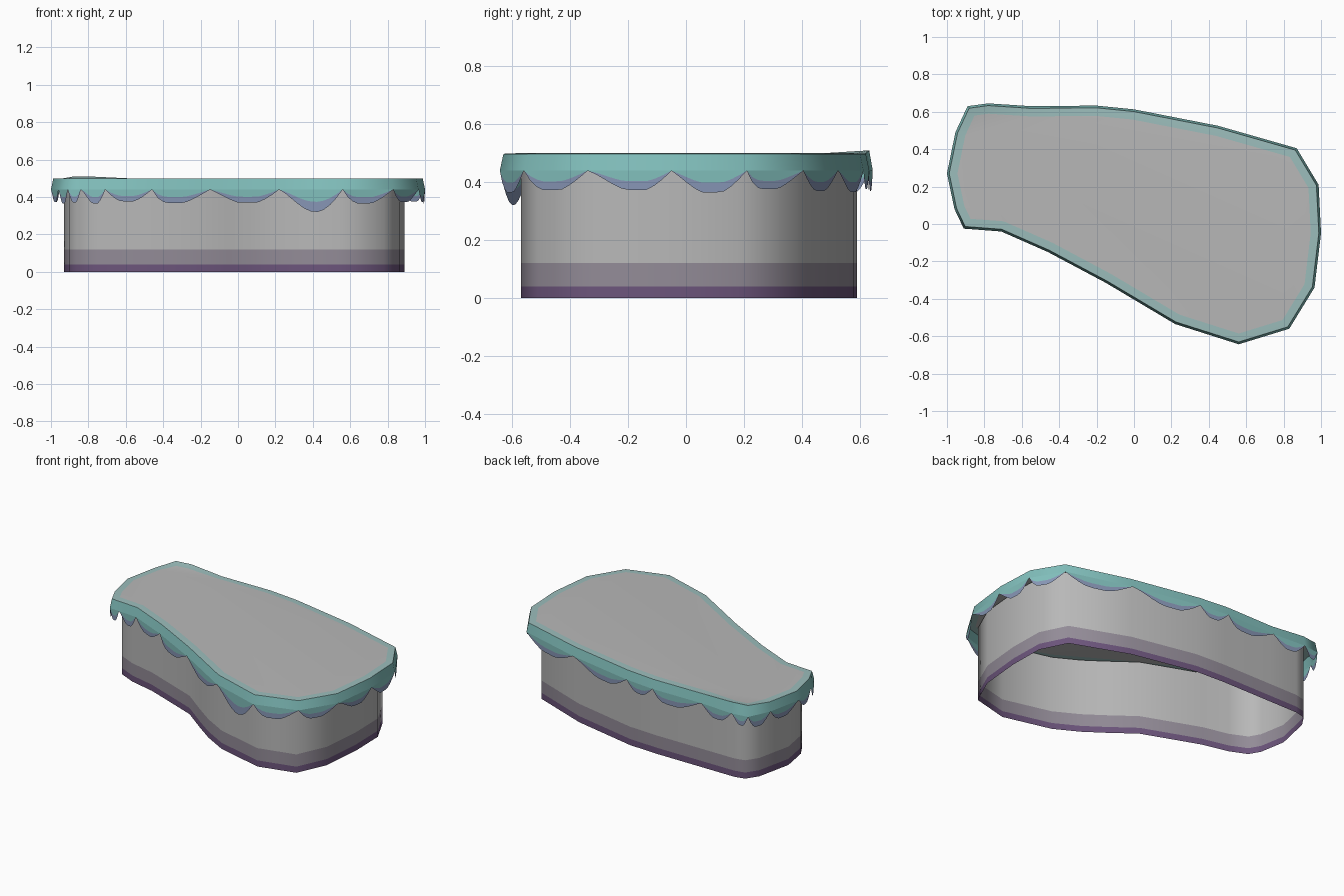
import bpy, math
from mathutils import Vector

if "Cube" in bpy.data.objects:
    bpy.data.objects.remove(bpy.data.objects["Cube"])

# Plan outline of the top, counter-clockwise; each edge carries one drip
OUT = [Vector(p) for p in [
    (-0.91, -0.025), (-0.84, -0.03), (-0.71, -0.04), (-0.46, -0.15), (-0.15, -0.315),
    (0.22, -0.535), (0.56, -0.643), (0.83, -0.56), (0.965, -0.34), (1.0, -0.05),
    (0.987, 0.21), (0.87, 0.405), (0.45, 0.525), (0.0, 0.613), (-0.2, 0.633),
    (-0.55, 0.63), (-0.78, 0.645), (-0.89, 0.63), (-0.955, 0.49), (-1.0, 0.27), (-0.96, 0.08)]]
N = len(OUT)


def inset(pts, d):
    res = []
    for i, p in enumerate(pts):
        a = (p - pts[i - 1]).normalized()
        b = (pts[(i + 1) % len(pts)] - p).normalized()
        na, nb = Vector((-a.y, a.x)), Vector((-b.y, b.x))
        m = (na + nb).normalized()
        res.append(p + m * d / max(0.5, m.dot(na)))
    return res


def material(name, col):
    m = bpy.data.materials.new(name)
    m.diffuse_color = (*col, 1)
    m.use_nodes = True
    m.node_tree.nodes["Principled BSDF"].inputs["Base Color"].default_value = m.diffuse_color
    return m


def build(name, verts, faces, mats, idx, angle=75):
    me = bpy.data.meshes.new(name)
    me.from_pydata(verts, [], faces)
    for m in mats:
        me.materials.append(m)
    me.polygons.foreach_set("material_index", idx)
    ob = bpy.data.objects.new(name, me)
    bpy.context.collection.objects.link(ob)
    bpy.context.view_layer.objects.active = ob
    ob.select_set(True)
    bpy.ops.object.shade_smooth_by_angle(angle=math.radians(angle))
    ob.select_set(False)


def bands(rows, n):
    return [(r * n + i, r * n + (i + 1) % n, (r + 1) * n + (i + 1) % n, (r + 1) * n + i)
            for r in range(rows - 1) for i in range(n)]


grey = material("stone_grey", (0.48, 0.48, 0.48))
pale = material("pale_teal", (0.33, 0.51, 0.50))
teal = material("rim_teal", (0.22, 0.52, 0.50))
blue = material("drip_blue", (0.24, 0.30, 0.46))
mid = material("base_mauve", (0.29, 0.26, 0.31))
plum = material("base_plum", (0.15, 0.09, 0.20))

# Cap: rim band curving into a flat top, slightly raised at the back left
verts = []
for d, z in [(0.0, 0.44), (0.012, 0.498), (0.055, 0.5)]:
    for i, p in enumerate(inset(OUT, d)):
        lift = 0.011 if i in (16, 17) and d == 0.012 else 0
        verts.append((p.x, p.y, z + lift))
faces = bands(3, N) + [tuple(range(2 * N, 3 * N))]
build("cap", verts, faces, (teal, pale, grey), [0] * N + [1] * N + [2])

# Drips: one hanging scallop below every edge of the rim, blue towards the tip
S = 10
verts, faces, idx = [], [], []
for i, p in enumerate(OUT):
    q = OUT[(i + 1) % N]
    depth = 0.12 if i == 5 else 0.069 + 0.006 * math.sin(i * 2.3)
    skew = 1 + 0.3 * math.sin(i * 1.7)
    base = len(verts)
    for k in range(S + 1):
        t = k / S
        c = p.lerp(q, t)
        wave = math.sin(math.pi * t ** skew)
        drop = depth * (wave if i == 5 else min(1, 0.2 * wave + 0.9 * wave)) + 0.0005
        verts += [(c.x, c.y, 0.44 - drop * f) for f in (0, 0.55, 1)]
    for k in range(S):
        for r in (0, 1):
            a = base + 3 * k + r
            faces.append((a, a + 1, a + 4, a + 3))
            idx.append(r)
build("drips", verts, faces, (teal, blue), idx)

# Wall: open-bottomed skirt hugging the front curve with a hollow, darker at the foot
foot = [
    (-0.90, 0.10), (-0.86, 0.03), (-0.75, -0.02), (-0.58, -0.06), (-0.42, -0.12),
    (-0.21, -0.20), (-0.05, -0.32), (0.07, -0.405), (0.225, -0.49), (0.54, -0.57),
    (0.78, -0.51), (0.865, -0.32), (0.89, -0.05), (0.885, 0.18), (0.80, 0.35),
    (0.43, 0.49), (0.0, 0.58), (-0.2, 0.59), (-0.55, 0.59), (-0.76, 0.59),
    (-0.83, 0.575), (-0.88, 0.50), (-0.93, 0.27)]
M = len(foot)
verts = [(x, y, z) for z in (0.0, 0.04, 0.12, 0.49) for x, y in foot]
build("wall", verts, bands(4, M), (plum, mid, grey), [0] * M + [1] * M + [2] * M)
